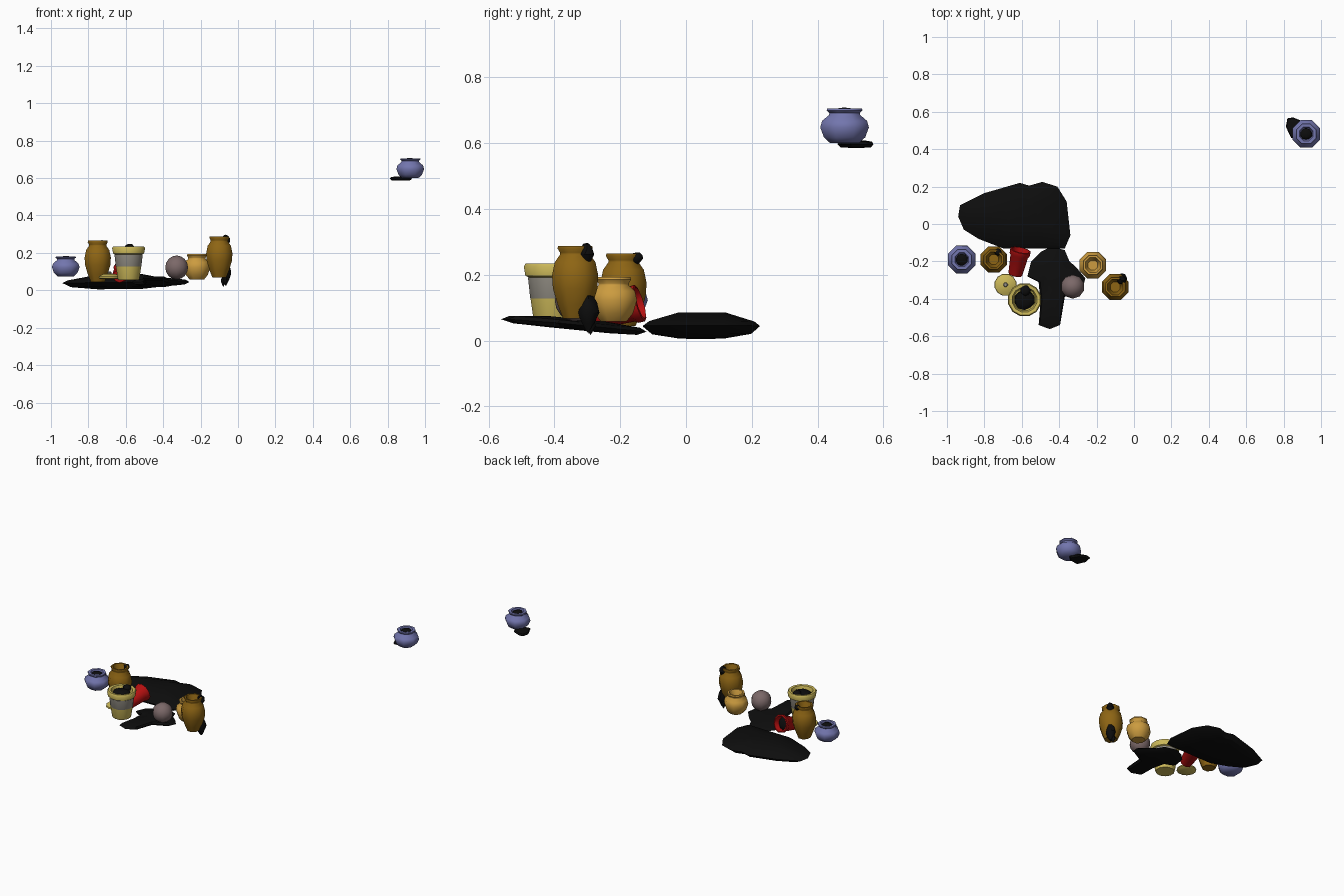
import bpy, bmesh, math, random
from mathutils import Matrix, Vector

if "Cube" in bpy.data.objects:
    bpy.data.objects.remove(bpy.data.objects["Cube"])

random.seed(4)


def material(name, rgb):
    m = bpy.data.materials.new(name)
    m.diffuse_color = (*rgb, 1)
    m.use_nodes = True
    m.node_tree.nodes["Principled BSDF"].inputs["Base Color"].default_value = m.diffuse_color
    return m


BLUE = material("blue_glaze", (0.17, 0.18, 0.42))
BROWN = material("brown_clay", (0.27, 0.13, 0.007))
ORANGE = material("orange_clay", (0.60, 0.33, 0.05))
YELLOW = material("yellow_glaze", (0.60, 0.48, 0.10))
GREY = material("grey_band", (0.30, 0.28, 0.24))
RED = material("red_glaze", (0.45, 0.005, 0.005))
MAUVE = material("mauve_clay", (0.20, 0.14, 0.14))
BLACK = material("black_tar", (0.004, 0.004, 0.004))


def finish(name, bm, mat, angle=50):
    bmesh.ops.recalc_face_normals(bm, faces=bm.faces)
    me = bpy.data.meshes.new(name)
    bm.to_mesh(me)
    bm.free()
    me.materials.append(mat)
    ob = bpy.data.objects.new(name, me)
    bpy.context.collection.objects.link(ob)
    bpy.ops.object.select_all(action='DESELECT')
    ob.select_set(True)
    bpy.context.view_layer.objects.active = ob
    bpy.ops.object.shade_smooth_by_angle(angle=math.radians(angle))
    return ob


def lathe(name, profile, loc, mat, sides=8, rot=None):
    """Turn an (r, z) profile round z."""
    bm = bmesh.new()
    rings = []
    for r, z in profile:
        if r == 0:
            rings.append([bm.verts.new((0, 0, z))] * sides)
        else:
            rings.append([bm.verts.new((r * math.cos(t), r * math.sin(t), z))
                          for t in (2 * math.pi * (i + 0.5) / sides for i in range(sides))])
    for a, b in zip(rings, rings[1:]):
        for i in range(sides):
            j = (i + 1) % sides
            bm.faces.new(list(dict.fromkeys((a[i], a[j], b[j], b[i]))))
    m = Matrix.Translation(loc) @ (rot if rot else Matrix())
    bmesh.ops.transform(bm, matrix=m, verts=bm.verts)
    return finish(name, bm, mat)


def puddle(name, outline, half, dome, belly, height):
    """Flat tar slab; height(x, y) gives the middle of its edge."""
    bm = bmesh.new()
    c = sum((Vector(p) for p in outline), Vector((0, 0))) / len(outline)
    n = len(outline)

    def ring(s, dz):
        pts = [c + (Vector(p) - c) * s for p in outline]
        return [bm.verts.new((p.x, p.y, height(p.x, p.y) + dz)) for p in pts]

    rings = [ring(0.4, -half - belly), ring(0.85, -half - belly * 0.4), ring(1, 0),
             ring(0.9, half), ring(0.4, half + dome)]
    for a, b in zip(rings, rings[1:]):
        for i in range(n):
            j = (i + 1) % n
            bm.faces.new((a[i], a[j], b[j], b[i]))
    bm.faces.new(rings[0])
    bm.faces.new(rings[-1])
    bmesh.ops.triangulate(bm, faces=bm.faces)
    return finish(name, bm, BLACK, 30)


def drip(name, loc, size, tail=0.0, rot=None):
    """Lump of tar, pinched to a point below when tail > 0."""
    bm = bmesh.new()
    bmesh.ops.create_icosphere(bm, subdivisions=2, radius=1)
    for v in bm.verts:
        v.co *= random.uniform(0.9, 1.05)
        if v.co.z < 0:
            k = 1 + tail * v.co.z
            v.co.x *= k
            v.co.y *= k
    m = Matrix.Translation(loc) @ (rot if rot else Matrix()) @ Matrix.Diagonal((*size, 1))
    bmesh.ops.transform(bm, matrix=m, verts=bm.verts)
    return finish(name, bm, BLACK, 30)


# Squat blue pots, each filled with tar
blue_pot = [(0, 0), (0.047, 0), (0.068, 0.018), (0.08, 0.048), (0.074, 0.068), (0.052, 0.085),
            (0.05, 0.092), (0.059, 0.1), (0.057, 0.106), (0.04, 0.106), (0.034, 0.09), (0, 0.085)]
for side, x, y, z in (("left", -0.921, -0.19, 0.075), ("right", 0.921, 0.482, 0.60)):
    lathe("blue_pot_" + side, blue_pot, (x, y, z), BLUE)
    drip("blue_pot_tar_" + side, (x, y, z + 0.094), (0.033, 0.033, 0.015))

# Tall brown vases
vase = [(0, 0), (0.04, 0), (0.057, 0.04), (0.073, 0.09), (0.076, 0.13), (0.067, 0.17), (0.05, 0.193),
        (0.05, 0.2), (0.058, 0.212), (0.056, 0.22), (0.045, 0.22), (0.037, 0.19), (0.028, 0.16), (0, 0.16)]
lathe("brown_vase_left", vase, (-0.75, -0.19, 0.045), BROWN)
lathe("brown_vase_right", vase, (-0.10, -0.337, 0.068), BROWN)
drip("vase_left_rim_drip", (-0.727, -0.15, 0.25), (0.02, 0.02, 0.02), 0.4)
drip("vase_right_rim_drip", (-0.066, -0.301, 0.262), (0.024, 0.022, 0.036), 0.6)
drip("vase_right_lower_drip", (-0.065, -0.297, 0.085), (0.028, 0.034, 0.06), 0.6)
drip("vase_right_tail", (-0.078, -0.29, 0.045), (0.014, 0.016, 0.028), 0.8)

# Orange jar
jar = [(0, 0), (0.042, 0), (0.064, 0.025), (0.077, 0.065), (0.07, 0.093), (0.05, 0.11),
       (0.05, 0.116), (0.058, 0.128), (0.055, 0.135), (0.043, 0.135), (0.035, 0.115), (0.028, 0.09), (0, 0.09)]
lathe("orange_jar", jar, (-0.22, -0.22, 0.058), ORANGE)

# Banded bucket with tar inside
BX, BY = -0.585, -0.405
lathe("bucket_base", [(0, 0.055), (0.057, 0.055), (0.06, 0.062), (0.07, 0.128), (0, 0.128)],
      (BX, BY, 0), YELLOW, 12)
lathe("bucket_band", [(0.069, 0.126), (0.071, 0.13), (0.078, 0.192), (0.06, 0.194)],
      (BX, BY, 0), GREY, 12)
lathe("bucket_rim", [(0.075, 0.192), (0.086, 0.197), (0.091, 0.225), (0.085, 0.235), (0.068, 0.233),
                     (0.06, 0.205), (0, 0.2)], (BX, BY, 0), YELLOW, 12)
drip("bucket_tar", (BX, BY, 0.212), (0.058, 0.055, 0.022))
drip("bucket_tar_lump", (BX + 0.005, BY + 0.05, 0.228), (0.028, 0.03, 0.02))

# Bucket lid resting on the floor
lathe("lid", [(0, 0.06), (0.05, 0.06), (0.06, 0.066), (0.058, 0.075), (0.035, 0.086), (0, 0.09)],
      (-0.687, -0.325, 0), YELLOW, 12)
lathe("lid_knob", [(0, 0.085), (0.008, 0.085), (0.013, 0.095), (0.009, 0.1), (0, 0.1)],
      (-0.687, -0.325, 0), GREY)

# Toppled red cup with its mouth to the back
axis = Vector((0.03, 0.14, 0.042))
tip = axis.to_track_quat('Z', 'Y').to_matrix().to_4x4()
base = Vector((-0.635, -0.272, 0.075))
lathe("red_cup", [(0, 0), (0.035, 0), (0.04, 0.01), (0.05, 0.11), (0.057, 0.12), (0.058, 0.14),
                  (0.05, 0.142), (0.042, 0.1), (0, 0.1)], base, RED, 10, tip)
drip("red_cup_tar", base + axis.normalized() * 0.108, (0.043, 0.043, 0.014), 0, tip)

# Round mauve pot
bm = bmesh.new()
bmesh.ops.create_uvsphere(bm, u_segments=10, v_segments=8, radius=0.064)
bmesh.ops.translate(bm, verts=bm.verts, vec=(-0.328, -0.335, 0.122))
finish("mauve_ball", bm, MAUVE)

# Tar spills
puddle("large_spill",
       [(-0.94, 0.04), (-0.93, 0.10), (-0.80, 0.165), (-0.61, 0.22), (-0.56, 0.205), (-0.49, 0.225),
        (-0.41, 0.20), (-0.36, 0.12), (-0.34, -0.06), (-0.37, -0.13), (-0.47, -0.13), (-0.70, -0.13),
        (-0.83, -0.08), (-0.91, -0.03)],
       0.014, 0.028, 0.022, lambda x, y: 0.043 + 0.012 * (x + 0.6))
puddle("front_spill",
       [(-0.44, -0.12), (-0.37, -0.14), (-0.345, -0.20), (-0.31, -0.23), (-0.26, -0.29), (-0.27, -0.33),
        (-0.37, -0.39), (-0.395, -0.54), (-0.45, -0.562), (-0.51, -0.54), (-0.50, -0.42), (-0.51, -0.31),
        (-0.57, -0.28), (-0.55, -0.20), (-0.50, -0.15)],
       0.01, 0.008, 0.006, lambda x, y: 0.065 - 0.10 * max(0, y + 0.5))
puddle("upper_spill",
       [(0.812, 0.52), (0.82, 0.565), (0.85, 0.57), (0.90, 0.55), (0.93, 0.50), (0.90, 0.47), (0.84, 0.46)],
       0.008, 0.004, 0.003, lambda x, y: 0.597)
